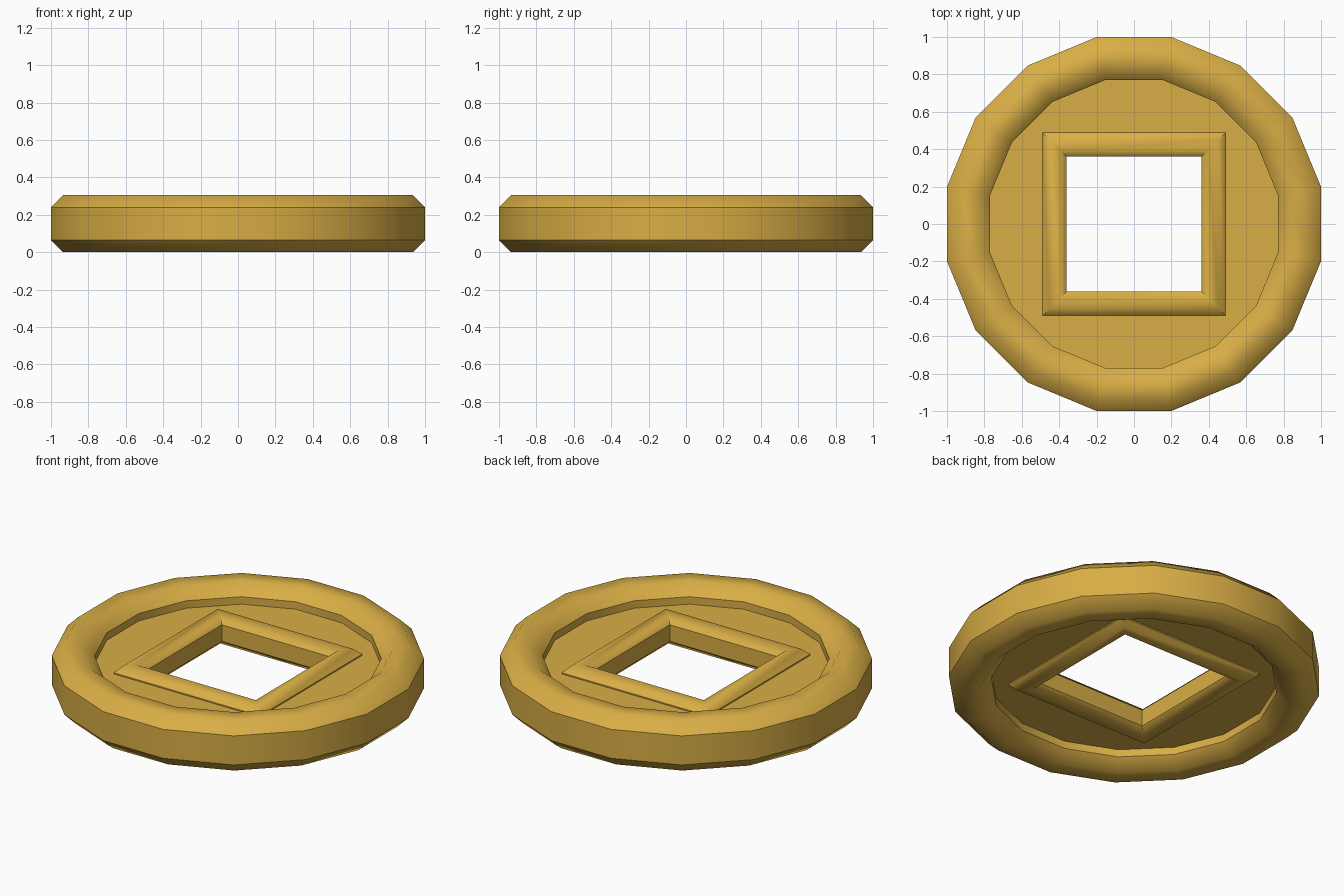
import bpy, bmesh
from math import cos, sin, pi, radians

if "Cube" in bpy.data.objects:
    bpy.data.objects.remove(bpy.data.objects["Cube"])

MID = 0.1525  # the coin is symmetric about this height

gold = bpy.data.materials.new("gold")
gold.diffuse_color = (0.69, 0.42, 0.06, 1)
gold.use_nodes = True
gold.node_tree.nodes["Principled BSDF"].inputs["Base Color"].default_value = gold.diffuse_color


def polygon(n, apothem):
    """Corners of a regular polygon with flat sides facing x and y."""
    r = apothem / cos(pi / n)
    return [(r * cos(pi / n + 2 * pi * i / n), r * sin(pi / n + 2 * pi * i / n))
            for i in range(n)]


def make_object(name, loops):
    """Skin closed cross-section: a list of loops, each a list of 3D points."""
    bm = bmesh.new()
    rows = [[bm.verts.new(p) for p in loop] for loop in loops]
    m, n = len(rows), len(rows[0])
    for j in range(m):
        a, b = rows[j], rows[(j + 1) % m]
        for i in range(n):
            k = (i + 1) % n
            bm.faces.new((a[i], a[k], b[k], b[i]))
    bmesh.ops.recalc_face_normals(bm, faces=bm.faces)
    # smooth over the bevels, crisp where a vertical wall or a mitre starts
    for f in bm.faces:
        f.smooth = True
    for e in bm.edges:
        walls = [abs(f.normal.z) < 0.01 for f in e.link_faces]
        e.smooth = walls[0] == walls[1] and e.calc_face_angle() < radians(50)
    mesh = bpy.data.meshes.new(name)
    bm.to_mesh(mesh)
    bm.free()
    mesh.materials.append(gold)
    ob = bpy.data.objects.new(name, mesh)
    bpy.context.collection.objects.link(ob)
    return ob


def bevelled_ring(name, n, inner, outer, half, bevel):
    """Polygonal ring with a chamfered rectangular cross-section."""
    profile = [(outer, bevel - half), (outer, half - bevel),
               (outer - bevel, half), (inner + bevel, half),
               (inner, half - bevel), (inner, bevel - half),
               (inner + bevel, -half), (outer - bevel, -half)]
    return make_object(name, [[(x, y, MID + z) for x, y in polygon(n, r)]
                              for r, z in profile])


# raised outer rim and raised frame of the square hole
bevelled_ring("outer_rim", 16, 0.77, 1.0, 0.1525, 0.065)
bevelled_ring("square_hole_frame", 4, 0.36, 0.488, 0.086, 0.036)

# recessed disc between the rim and the frame
outer = polygon(16, 0.82)
inner = [(x * 0.46 / max(abs(x), abs(y)), y * 0.46 / max(abs(x), abs(y)))
         for x, y in outer]
H = 0.0425
make_object("disc", [[(x, y, MID + z) for x, y in pts]
                     for pts, z in ((outer, -H), (outer, H), (inner, H), (inner, -H))])
